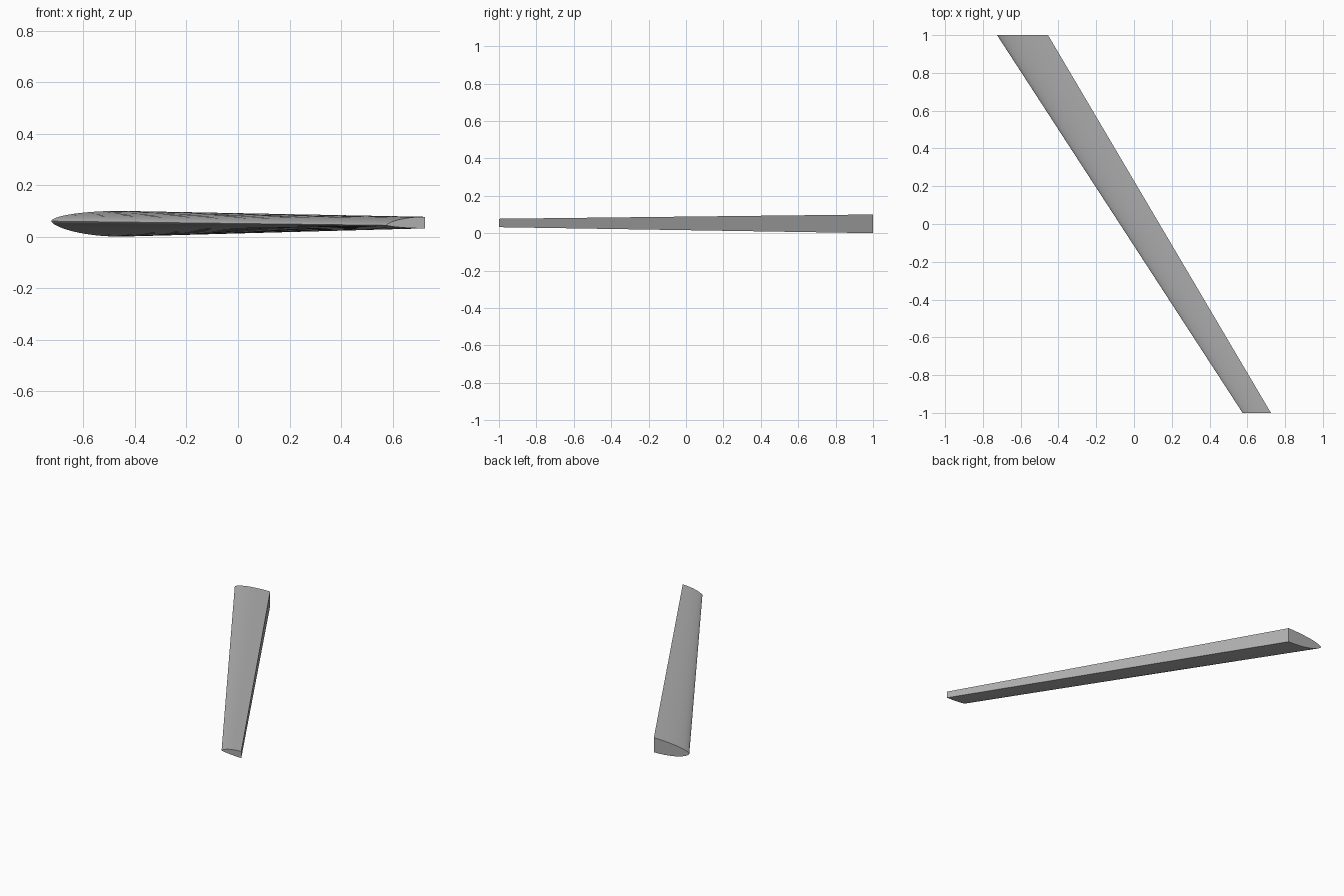
import bpy
import bmesh
from mathutils import Vector

cube = bpy.data.objects.get("Cube")
if cube:
    bpy.data.objects.remove(cube, do_unlink=True)

grey = bpy.data.materials.new("light grey")
grey.use_nodes = True
colour = (0.42, 0.42, 0.42, 1)
grey.diffuse_color = colour
grey.node_tree.nodes["Principled BSDF"].inputs["Base Color"].default_value = colour

STEPS = 14


def section(y, nose_x, tail_x, nose_z, low_z, high_z, power):
    """Rounded nose widening to a blunt, vertical tail."""
    def side(edge_z, p):
        points = []
        for i in range(STEPS + 1):
            t = (i / STEPS) ** 2
            rise = (1 - (1 - t) ** 2) ** p
            points.append(Vector((nose_x + (tail_x - nose_x) * t, y,
                                  nose_z + (edge_z - nose_z) * rise)))
        return points
    upper = side(high_z, power)
    lower = side(low_z, power + 0.1)
    return upper[::-1] + lower[1:]


# Swept, tapered blade lofted between its wide and narrow ends
wide = section(1, -0.725, -0.455, 0.06, 0.0, 0.1, 0.55)
narrow = section(-1, 0.575, 0.725, 0.044, 0.032, 0.077, 0.7)

bm = bmesh.new()
rings = [[bm.verts.new(p) for p in ring] for ring in (wide, narrow)]
count = len(wide)
for i in range(count):
    j = (i + 1) % count
    bm.faces.new((rings[0][i], rings[0][j], rings[1][j], rings[1][i]))
bm.faces.new(rings[0])
bm.faces.new(rings[1][::-1])
bmesh.ops.recalc_face_normals(bm, faces=bm.faces)
mesh = bpy.data.meshes.new("swept_blade")
bm.to_mesh(mesh)
bm.free()
mesh.materials.append(grey)

blade = bpy.data.objects.new("swept_blade", mesh)
bpy.context.collection.objects.link(blade)
bpy.context.view_layer.objects.active = blade
blade.select_set(True)
bpy.ops.object.shade_smooth_by_angle(angle=0.6)
